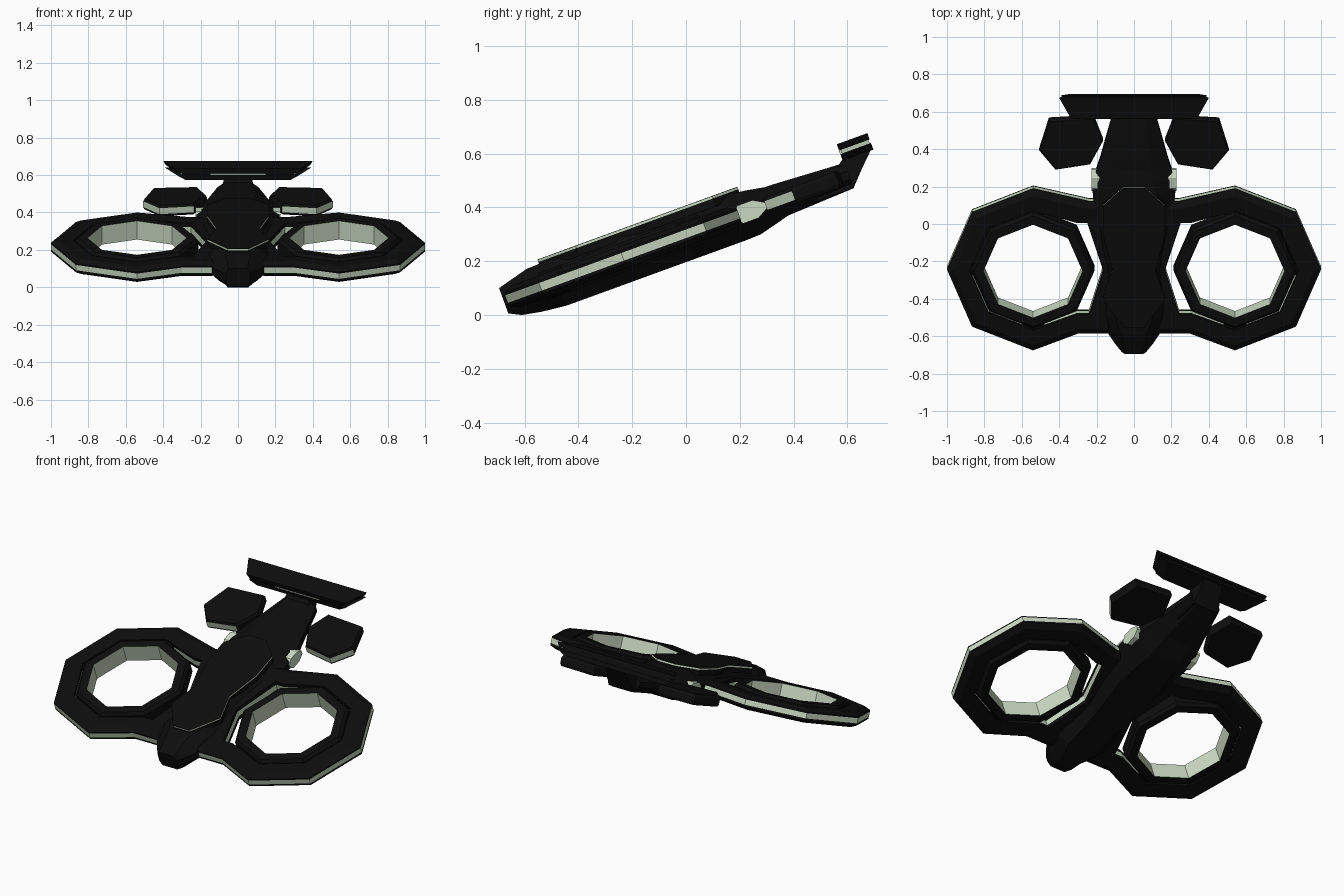
import bpy, bmesh
from math import radians, cos, sin

if "Cube" in bpy.data.objects:
    bpy.data.objects.remove(bpy.data.objects["Cube"])


def material(name, rgb):
    m = bpy.data.materials.new(name)
    m.diffuse_color = (*rgb, 1)
    m.use_nodes = True
    m.node_tree.nodes["Principled BSDF"].inputs["Base Color"].default_value = m.diffuse_color
    return m


BLACK = material("matte_black", (0.004, 0.004, 0.004))
PALE = material("pale_green", (0.60, 0.70, 0.55))


def loft(name, loops, pale=(), only=None, ring=False, mirror=False):
    """Skin a stack of equal loops; 'pale' lists the bands in the light colour."""
    bm = bmesh.new()
    rows = [[bm.verts.new(p) for p in lp] for lp in loops]
    n = len(rows[0])
    for b in range(len(rows) if ring else len(rows) - 1):
        lo, hi = rows[b], rows[(b + 1) % len(rows)]
        for i in range(n):
            j = (i + 1) % n
            f = bm.faces.new((lo[i], lo[j], hi[j], hi[i]))
            f.material_index = int(b in pale and (only is None or i in only))
    if not ring:
        bm.faces.new(rows[0])
        bm.faces.new(rows[-1])
    bmesh.ops.recalc_face_normals(bm, faces=bm.faces)
    me = bpy.data.meshes.new(name)
    bm.to_mesh(me)
    bm.free()
    me.materials.append(BLACK)
    me.materials.append(PALE)
    ob = bpy.data.objects.new(name, me)
    bpy.context.collection.objects.link(ob)
    # the whole craft is pitched nose-down
    ob.location.z = 0.30
    ob.rotation_euler.x = radians(20)
    if mirror:
        ob.modifiers.new("mirror", 'MIRROR').use_mirror_merge = False
    return ob


def at(pts, w):
    return [(x, y, w) for x, y in pts]


def blend(a, b, t):
    return [(p[0] + (q[0] - p[0]) * t, p[1] + (q[1] - p[1]) * t) for p, q in zip(a, b)]


def both(half):
    return half + [(-x, y) for x, y in reversed(half)]


# Outer rotor frames with arms reaching the body
outer = [(.54, -.71), (.866, -.575), (1, -.25), (.866, .075), (.54, .21),
         (.24, .138), (.1, .138), (.1, -.25), (.1, -.615), (.3, -.615)]
inner = [(.54, -.59), (.78, -.49), (.88, -.25), (.78, -.01), (.54, .09),
         (.305, .02), (.25, .02), (.165, -.25), (.24, -.5), (.305, -.5)]
crown = blend(outer, inner, .3)
loft("rotor_frame", [at(outer, -.025), at(outer, -.013), at(outer, .017), at(outer, .025),
                     at(crown, .043), at(inner, .040), at(inner, .017), at(inner, -.017),
                     at(inner, -.040), at(crown, -.043)],
     pale=(1, 6), ring=True, mirror=True)


# Inner octagonal ducts with pale inside walls
def octagon(r):
    return [(.54 + r * cos(radians(45 * i)), -.25 + r * sin(radians(45 * i))) for i in range(8)]


loft("rotor_duct", [at(octagon(.265), -.053), at(octagon(.265), .053), at(octagon(.315), .053),
                    at(octagon(.33), .035), at(octagon(.33), -.035), at(octagon(.315), -.053)],
     pale=(0,), ring=True, mirror=True)

# Short bridges joining duct and frame front, back and outside
for name, x, y, dx, dy in (("bridge_outer", .875, -.25, .025, .03),
                           ("bridge_front", .54, -.585, .06, .02),
                           ("bridge_rear", .54, .085, .06, .02)):
    box = [(x - dx, y - dy), (x + dx, y - dy), (x + dx, y + dy), (x - dx, y + dy)]
    loft(name, [at(box, -.03), at(box, .03)], mirror=True)

# Fuselage: u, half width, top half width, top, bottom, side wall half height
hull = [(-.721, .065, .05, .050, -.050, .02),
        (-.676, .100, .055, .062, -.073, .02),
        (-.600, .148, .065, .082, -.087, .02),
        (-.510, .185, .100, .085, -.097, .02),
        (-.250, .155, .105, .085, -.097, .02),
        (.000, .205, .130, .085, -.097, .02),
        (.200, .222, .110, .085, -.097, .02),
        (.260, .220, .100, .078, -.095, .02),
        (.333, .195, .090, .065, -.077, .02),
        (.381, .180, .085, .063, -.064, .02),
        (.645, .110, .065, .048, -.052, .015)]
loft("fuselage", [[(a, u, -s), (a, u, s), (b, u, t), (-b, u, t),
                   (-a, u, s), (-a, u, -s), (-b, u, d), (b, u, d)]
                  for u, a, b, t, d, s in hull])

# Canopy plate with a thin pale rim
rim = both([(.055, -.551), (.165, -.40), (.115, -.23), (.165, -.03), (.165, .14), (.06, .24)])
loft("canopy_plate", [at(rim, .06), at(rim, .091), at(rim, .099), at(rim, .101)], pale=(1,))

# Pale hexagonal side blocks behind the rotors
block = [(.19, -.01), (.215, -.035), (.275, -.035), (.315, -.012),
         (.315, .012), (.275, .035), (.215, .035), (.19, .01)]
loft("side_block", [[(x, u, w) for u, w in block] for x in (.17, .227)], pale=(0,),
     only=(0, 1, 2, 3, 4, 5, 6, 7), mirror=True).data.polygons[-1].material_index = 1

# Rear stabiliser pods
pod = [(.455, .60), (.507, .425), (.42, .315), (.235, .345), (.165, .48), (.215, .615)]
pod_in = blend(pod, [(.335, .46)] * 6, .05)
loft("stabiliser_pod", [at(pod_in, -.032), at(pod, -.018), at(pod, .016), at(pod_in, .03)],
     pale=(1,), only=(1, 2), mirror=True)


# Tail fin rising to the wing
fin_low = [(-.10, .50), (.10, .50), (.09, .645), (-.09, .645)]
fin_mid = [(-.09, .56), (.09, .56), (.075, .70), (-.075, .70)]
fin_top = [(-.075, .65), (.075, .65), (.06, .761), (-.06, .761)]
loft("tail_fin", [at(fin_low, -.05), at(fin_mid, .008), at(fin_top, .068)])

# Tail wing: two plates around a narrower core with a pale insert


def trapezoid(front, rear, u0=.641, u1=.762):
    return [(-front, u0), (front, u0), (rear, u1), (-rear, u1)]


loft("tail_wing_lower", [at(trapezoid(.28, .34), .058), at(trapezoid(.325, .39), .084)])
loft("tail_wing_core", [at(trapezoid(.30, .355, .648, .757), .08),
                        at(trapezoid(.30, .355, .648, .757), .104)], pale=(0,), only=(1, 3))
loft("tail_wing_upper", [at(trapezoid(.32, .385), .098), at(trapezoid(.335, .40), .123)])
insert = trapezoid(.15, .15, .640, .66)
loft("tail_wing_insert", [at(insert, .086), at(insert, .096)], pale=(0,))
